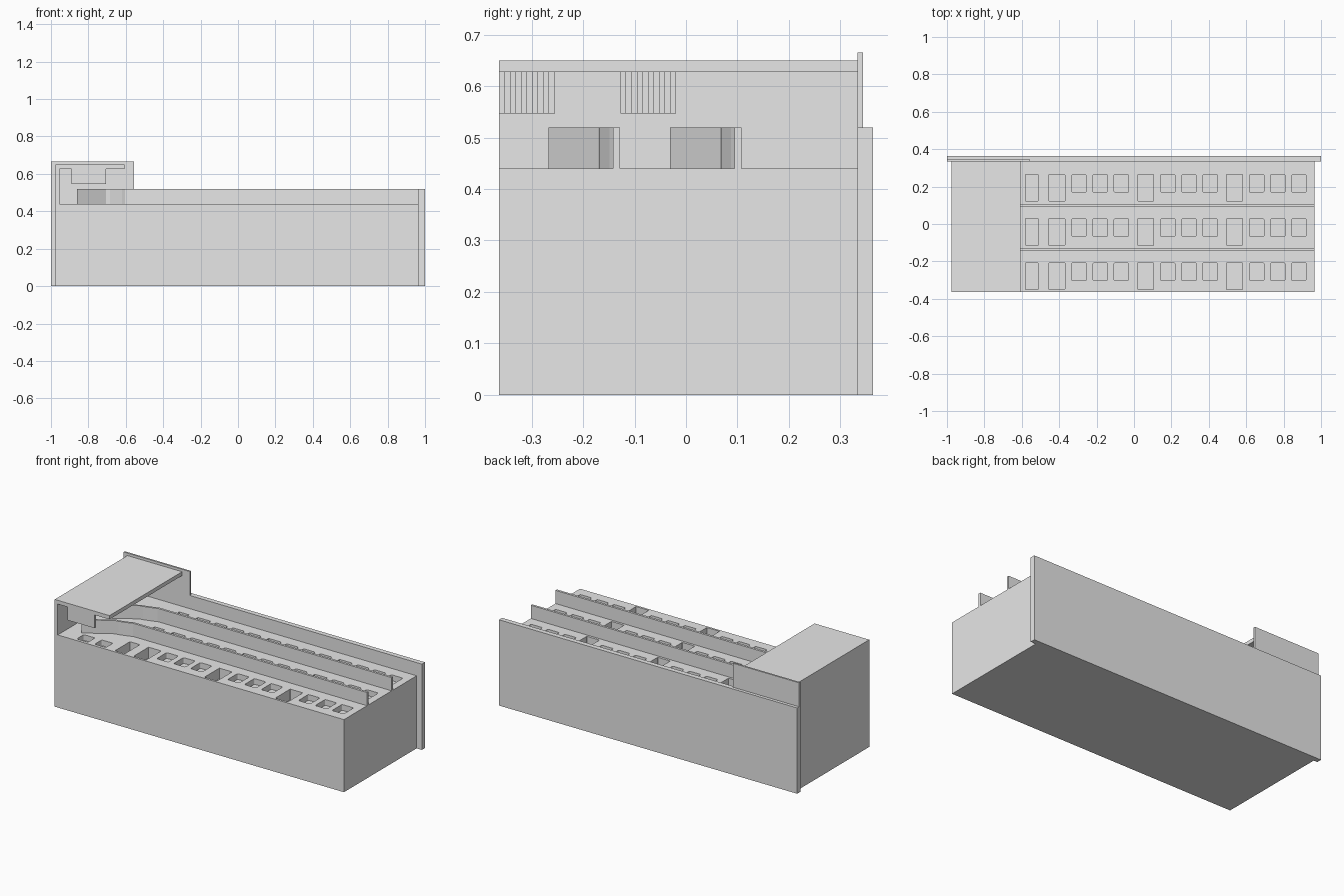
import bpy, bmesh, math

if "Cube" in bpy.data.objects:
    bpy.data.objects.remove(bpy.data.objects["Cube"])

grey = bpy.data.materials.new("light grey")
grey.diffuse_color = (0.8, 0.8, 0.8, 1)
grey.use_nodes = True
grey.node_tree.nodes["Principled BSDF"].inputs["Base Color"].default_value = grey.diffuse_color


def add_prism(bm, pts, z0, z1):
    """Extrude a plan outline between two heights."""
    f = bm.faces.new([bm.verts.new((x, y, z0)) for x, y in pts])
    r = bmesh.ops.extrude_face_region(bm, geom=[f])
    for v in r["geom"]:
        if isinstance(v, bmesh.types.BMVert):
            v.co.z = z1


def finish(bm, name):
    bmesh.ops.recalc_face_normals(bm, faces=bm.faces[:])
    me = bpy.data.meshes.new(name)
    bm.to_mesh(me)
    bm.free()
    me.materials.append(grey)
    ob = bpy.data.objects.new(name, me)
    bpy.context.collection.objects.link(ob)
    return ob


def prism(name, pts, z0, z1):
    bm = bmesh.new()
    add_prism(bm, pts, z0, z1)
    return finish(bm, name)


def rect(x0, x1, y0, y1):
    return [(x0, y0), (x1, y0), (x1, y1), (x0, y1)]


def round_rect(x0, x1, y0, y1, r=0.008, n=3):
    pts = []
    corners = [(x1 - r, y1 - r), (x0 + r, y1 - r), (x0 + r, y0 + r), (x1 - r, y0 + r)]
    for k, (cx, cy) in enumerate(corners):
        for i in range(n + 1):
            a = math.pi / 2 * (k + i / n)
            pts.append((cx + r * math.cos(a), cy + r * math.sin(a)))
    return pts


PITCH = 0.236  # spacing of the three rows

# Main block with rows of pockets in its top
base = prism("main_block", rect(-0.975, 0.965, -0.363, 0.335), 0, 0.44)
cut = bmesh.new()
for row in range(3):
    dy = row * PITCH
    for x in (-0.455, 0.02, 0.495):
        # one large pocket followed by three small ones
        add_prism(cut, round_rect(x, x + 0.085, -0.35 + dy, -0.207 + dy, 0.003), 0.375, 0.5)
        for i in range(3):
            sx = x + 0.122 + i * 0.113
            add_prism(cut, round_rect(sx, sx + 0.078, -0.303 + dy, -0.207 + dy), 0.405, 0.5)
    add_prism(cut, round_rect(-0.58, -0.513, -0.35 + dy, -0.207 + dy, 0.003), 0.375, 0.5)
    # pockets beneath the canopy
    for x in (-0.84, -0.72):
        add_prism(cut, round_rect(x, x + 0.075, -0.345 + dy, -0.277 + dy), 0.405, 0.5)
cutter = finish(cut, "pocket_cutter")
cutter.hide_render = True
cutter.hide_viewport = True
mod = base.modifiers.new("pockets", 'BOOLEAN')
mod.object = cutter
mod.operation = 'DIFFERENCE'
mod.solver = 'EXACT'

# Back wall with taller thin section at one end
prism("back_wall", rect(-1, 1, 0.333, 0.363), 0, 0.52)
prism("upper_back_wall", rect(-1, -0.555, 0.333, 0.344), 0.52, 0.665)

# Canopy and its side wall
prism("canopy", rect(-0.975, -0.608, -0.363, 0.335), 0.627, 0.65)
prism("canopy_side_wall", rect(-0.975, -0.955, -0.363, 0.335), 0.44, 0.627)

# Dividers between rows, bending diagonally under the canopy
path = [(-0.862, -0.267), (-0.705, -0.17), (-0.685, -0.168), (-0.62, -0.149),
        (-0.605, -0.142), (0.965, -0.142)]
for row in range(2):
    dy = row * PITCH
    outline = [(x, y + dy) for x, y in path]
    outline += [(x, y + dy + 0.014) for x, y in reversed(path)]
    prism("divider_%d" % (row + 1), outline, 0.43, 0.52)

# Stepped blocks hanging below the canopy
N = 10
for row in range(2):
    y0 = -0.363 + row * PITCH
    outline = [(-0.89, y0)]
    for i in range(N):
        x = -0.707 - i * 0.0185
        outline += [(x, y0 + i * 0.0108), (x, y0 + (i + 1) * 0.0108)]
    outline.append((-0.89, y0 + N * 0.0108))
    prism("stepped_block_%d" % (row + 1), outline, 0.547, 0.627)
